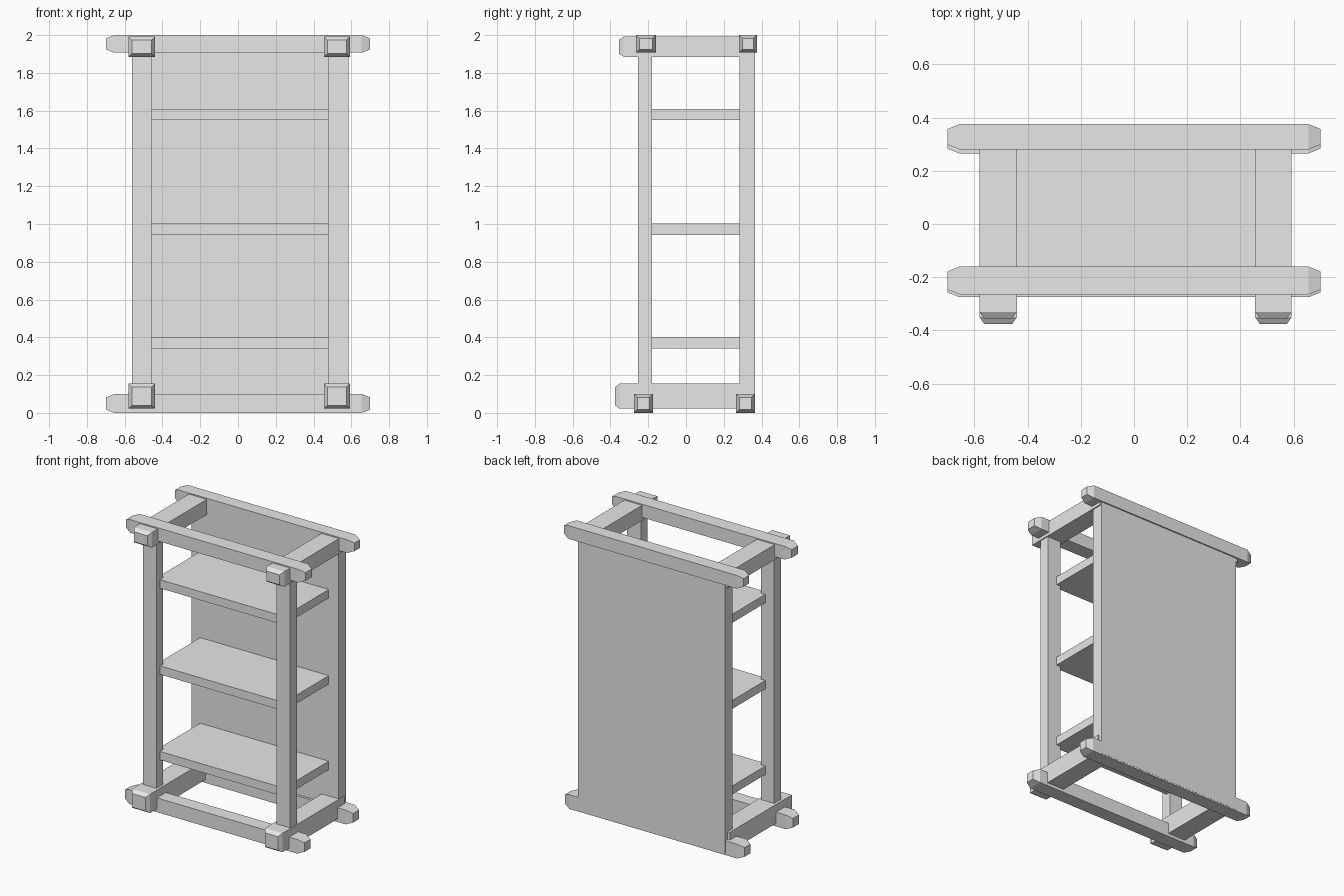
import bpy
import bmesh
from mathutils import Vector

cube = bpy.data.objects.get("Cube")
if cube:
    bpy.data.objects.remove(cube)

grey = bpy.data.materials.new("plain_grey")
grey.use_nodes = True
grey.diffuse_color = (0.8, 0.8, 0.8, 1)
grey.node_tree.nodes["Principled BSDF"].inputs["Base Color"].default_value = (0.8, 0.8, 0.8, 1)


def beam(name, x, y, z, tapers=(), depth=0.04, inset=0.018):
    """Box between (min, max) pairs; each taper direction gets a chamfered end."""
    bm = bmesh.new()
    bmesh.ops.create_cube(bm, size=1)
    for v in bm.verts:
        v.co = Vector([(lo + hi) / 2 + c * (hi - lo) for c, (lo, hi) in zip(v.co, (x, y, z))])
    bm.normal_update()
    for direction in map(Vector, tapers):
        end = max(bm.faces, key=lambda f: f.normal.dot(direction))
        new = bmesh.ops.extrude_face_region(bm, geom=[end])["geom"]
        tip = [v for v in new if isinstance(v, bmesh.types.BMVert)]
        bmesh.ops.delete(bm, geom=[end], context='FACES_ONLY')
        centre = sum((v.co for v in tip), Vector()) / len(tip)
        for v in tip:
            for axis in range(3):
                offset = v.co[axis] - centre[axis]
                if abs(offset) > 1e-5:
                    v.co[axis] -= inset if offset > 0 else -inset
            v.co += direction * depth
        bm.normal_update()
    bmesh.ops.recalc_face_normals(bm, faces=bm.faces)
    mesh = bpy.data.meshes.new(name)
    bm.to_mesh(mesh)
    bm.free()
    mesh.materials.append(grey)
    obj = bpy.data.objects.new(name, mesh)
    bpy.context.collection.objects.link(obj)
    return obj


# Long rails across the front and back, chamfered at both ends
rails = {
    "top_front_rail": ((-0.265, -0.16), (1.907, 2.0)),
    "top_back_rail": ((0.28, 0.375), (1.907, 2.0)),
    "bottom_front_rail": ((-0.275, -0.175), (0.0, 0.1)),
    "bottom_back_rail": ((0.265, 0.365), (0.0, 0.1)),
}
for name, (y, z) in rails.items():
    beam(name, (-0.655, 0.655), y, z, [(1, 0, 0), (-1, 0, 0)], depth=0.045)

# Side rails with chamfered front ends, and the front posts
sides = {
    "right": ((-0.58, -0.44), (-0.562, -0.457)),
    "left": ((0.455, 0.592), (0.477, 0.585)),
}
for side, (rail_x, post_x) in sides.items():
    beam(f"top_{side}_rail", rail_x, (-0.33, 0.36), (1.885, 1.992), [(0, -1, 0)], depth=0.026)
    beam(f"bottom_{side}_rail", rail_x, (-0.35, 0.34), (0.022, 0.155), [(0, -1, 0)], depth=0.026)
    beam(f"front_{side}_post", post_x, (-0.255, -0.18), (0.05, 1.95))

# Back panel
beam("back_panel", (-0.562, 0.585), (0.282, 0.366), (0.01, 1.95))

# Shelves let into the posts and panel
for i, bottom in enumerate((0.34, 0.943, 1.55)):
    beam(f"shelf_{i + 1}", (-0.492, 0.51), (-0.215, 0.3), (bottom, bottom + 0.06))
